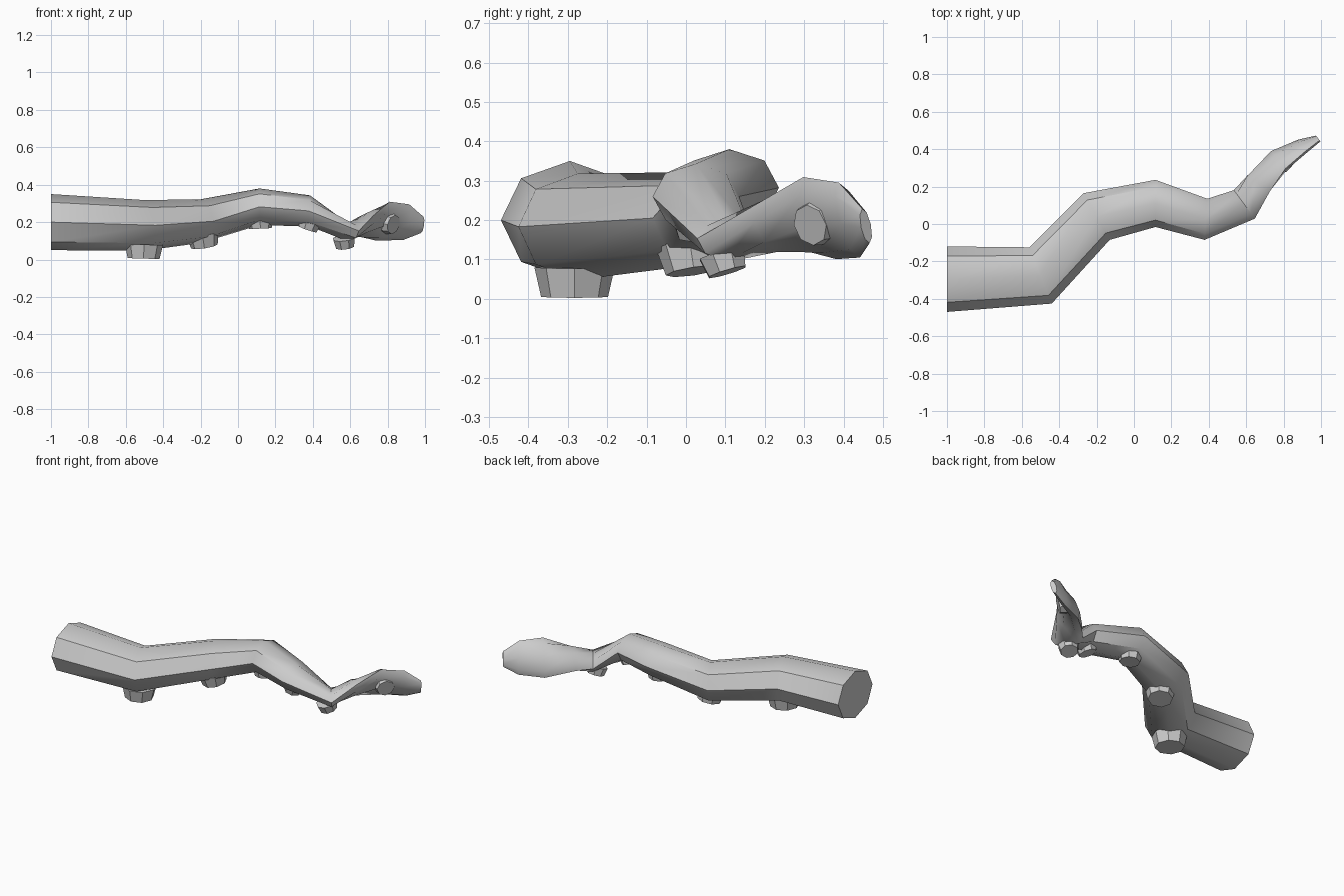
import bpy, bmesh, math
from mathutils import Vector

if "Cube" in bpy.data.objects:
    bpy.data.objects.remove(bpy.data.objects["Cube"])

SIDES = 8


def finish(bm, name, angle):
    bmesh.ops.recalc_face_normals(bm, faces=bm.faces[:])
    mesh = bpy.data.meshes.new(name)
    bm.to_mesh(mesh)
    bm.free()
    ob = bpy.data.objects.new(name, mesh)
    bpy.context.collection.objects.link(ob)
    bpy.ops.object.select_all(action='DESELECT')
    ob.select_set(True)
    bpy.context.view_layer.objects.active = ob
    bpy.ops.object.shade_smooth_by_angle(angle=math.radians(angle))
    return ob


# Tentacle stations: centre, sideways direction (x, y), half width, half thickness, twist
stations = [
    ((-1.00, -0.295, 0.20), (0, -1), 0.175, 0.150, 0),
    ((-0.50, -0.275, 0.183), (0.12, -0.30), 0.162, 0.135, 0),
    ((-0.20, 0.04, 0.205), (0.14, -0.25), 0.143, 0.117, 0),
    ((0.115, 0.11, 0.282), (0, -1), 0.126, 0.098, 0),
    ((0.385, 0.025, 0.26), (-0.015, -0.22), 0.11, 0.083, 0),
    ((0.59, 0.105, 0.145), (0.11, -0.15), 0.095, 0.050, 5),
    ((0.665, 0.215, 0.185), (0.85, -0.60), 0.09, 0.050, 35),
    ((0.775, 0.34, 0.205), (0.65, -0.76), 0.118, 0.042, 62),
    ((0.90, 0.415, 0.20), (0.50, -0.86), 0.100, 0.030, 72),
    ((0.985, 0.457, 0.185), (0.60, -0.80), 0.045, 0.016, 75),
]

# Tentacle body: octagonal rings bridged along the bends
bm = bmesh.new()
rings = []
for centre, side, hw, ht, twist in stations:
    s, up, t = Vector((*side, 0)).normalized(), Vector((0, 0, 1)), math.radians(twist)
    u = s * math.cos(t) + up * math.sin(t)
    v = up * math.cos(t) - s * math.sin(t)
    ring = []
    for i in range(SIDES):
        a = math.tau * i / SIDES
        ring.append(bm.verts.new(Vector(centre) + u * hw * math.cos(a) + v * ht * math.sin(a)))
    rings.append(ring)
for a, b in zip(rings, rings[1:]):
    for i in range(SIDES):
        j = (i + 1) % SIDES
        bm.faces.new((a[i], a[j], b[j], b[i]))
bm.faces.new(rings[0])
bm.faces.new(rings[-1])
finish(bm, "tentacle", 44)

# Suckers: tapered stubs on the underside (rim centre, outward direction, radius, depth)
suckers = [
    ((-0.505, -0.283, 0.005), (-0.03, 0, -1), 0.085, 0.075),
    ((-0.18, 0.02, 0.07), (0.15, 0.15, -1), 0.072, 0.07),
    ((0.12, 0.105, 0.165), (0.05, 0, -1), 0.060, 0.05),
    ((0.37, 0.03, 0.163), (-0.35, 0.1, -1), 0.054, 0.05),
    ((0.572, 0.105, 0.068), (0.12, 0.3, -1), 0.052, 0.05),
    ((0.832, 0.315, 0.187), (0.75, -0.6, -0.25), 0.053, 0.05),
]
for n, (rim, out, r, depth) in enumerate(suckers, 1):
    d = Vector(out).normalized()
    bm = bmesh.new()
    bmesh.ops.create_cone(bm, cap_ends=True, segments=SIDES, radius1=r * 1.2, radius2=r, depth=depth)
    ob = finish(bm, f"sucker_{n}", 30)
    ob.location = Vector(rim) - d * depth / 2
    ob.rotation_euler = d.to_track_quat('Z', 'Y').to_euler()
